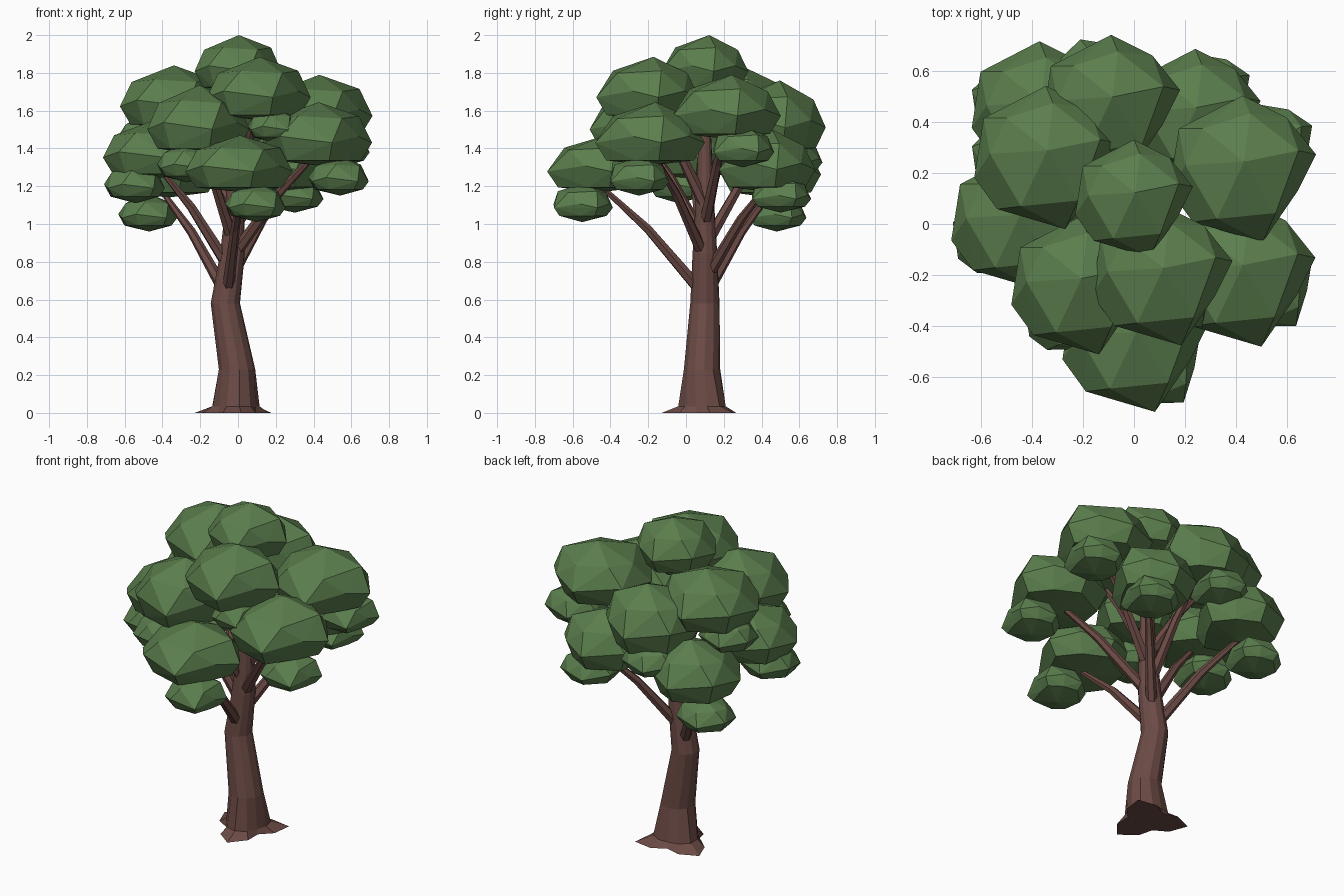
import bpy, bmesh, math
from mathutils import Vector

if "Cube" in bpy.data.objects:
    bpy.data.objects.remove(bpy.data.objects["Cube"])


def material(name, color):
    m = bpy.data.materials.new(name)
    m.diffuse_color = color
    m.use_nodes = True
    m.node_tree.nodes["Principled BSDF"].inputs["Base Color"].default_value = m.diffuse_color
    return m


BARK = material("bark", (0.15, 0.07, 0.06, 1))
LEAF = material("leaf", (0.105, 0.21, 0.075, 1))


def add_object(name, bm, mat):
    bmesh.ops.recalc_face_normals(bm, faces=bm.faces)
    me = bpy.data.meshes.new(name)
    bm.to_mesh(me)
    bm.free()
    me.materials.append(mat)
    ob = bpy.data.objects.new(name, me)
    bpy.context.collection.objects.link(ob)
    return ob


def loft(name, rings):
    """Skin a list of equal-length point rings and cap both ends."""
    bm = bmesh.new()
    loops = [[bm.verts.new(p) for p in ring] for ring in rings]
    n = len(loops[0])
    for a, b in zip(loops, loops[1:]):
        for i in range(n):
            j = (i + 1) % n
            bm.faces.new((a[i], a[j], b[j], b[i]))
    bm.faces.new(loops[0][::-1])
    bm.faces.new(loops[-1])
    return add_object(name, bm, BARK)


def trunk():
    # x, y, z, radius, lobe depth of the three-pointed root flare
    sections = [(-0.012, 0.105, 0.0, 0.175, 0.06), (-0.01, 0.095, 0.035, 0.125, 0.012),
                (-0.005, 0.085, 0.23, 0.097, 0), (-0.067, 0.1, 0.58, 0.078, 0),
                (-0.03, 0.1, 0.84, 0.066, 0), (-0.015, 0.1, 1.1, 0.05, 0),
                (-0.01, 0.1, 1.45, 0.034, 0), (0.0, 0.1, 1.75, 0.02, 0)]
    n = 12
    rings = []
    for x, y, z, r, lobe in sections:
        ring = []
        for i in range(n):
            a = 2 * math.pi * i / n + math.radians(7)
            rr = r + lobe * math.cos(3 * (a - math.radians(37)))
            ring.append((x + rr * math.cos(a), y + rr * math.sin(a), z))
        rings.append(ring)
    loft("trunk", rings)


def branch(name, z, end, r=0.034):
    """Bent tapering limb from inside the trunk to a foliage clump."""
    start = Vector((-0.06 + 0.12 * max(0, z - 0.6), 0.1, z))
    end = Vector(end)
    mid = start.lerp(end, 0.55) + Vector((0, 0, 0.035))
    q = (end - start).to_track_quat('Z', 'Y')
    rings = []
    for p, rad in ((start, r), (mid, r * 0.72), (end, r * 0.4)):
        rings.append([p + q @ Vector((rad * math.cos(k * math.pi / 3),
                                      rad * math.sin(k * math.pi / 3), 0)) for k in range(6)])
    loft(name, rings)


# Shared faceted clump: plan outlines in a unit square
OUTLINE = [(0, 1), (0.6, 0.7), (1, 0.2), (0.75, -0.3), (0.27, -1),
           (-0.68, -0.72), (-1, -0.28), (-0.87, 0.55)]
SHOULDER = [(0.1, 0.76), (0.76, 0.25), (0.45, -0.6), (-0.35, -0.68), (-0.78, 0.05), (-0.55, 0.55)]


def clump(name, x, y, r, z0, z1, turn=0.0, belly=0.08):
    """Leaf mass as the hull of peak, shoulder, rim, underside ring and lowest point."""
    pts = [(0.02, 0.1, 1.0), (0.0, 0.0, 0.0)]
    pts += [(u, v, 0.78 if i % 2 else 0.74) for i, (u, v) in enumerate(SHOULDER)]
    pts += [(u, v, 0.46 if i % 2 else 0.36) for i, (u, v) in enumerate(OUTLINE)]
    pts += [(u * 0.8, v * 0.8, belly) for u, v in OUTLINE]
    c, s = math.cos(turn), math.sin(turn)
    bm = bmesh.new()
    for u, v, w in pts:
        bm.verts.new((x + r * (c * u - s * v), y + r * (s * u + c * v), z0 + w * (z1 - z0)))
    bmesh.ops.convex_hull(bm, input=bm.verts)
    bmesh.ops.delete(bm, geom=[v for v in bm.verts if not v.link_faces], context='VERTS')
    add_object(name, bm, LEAF)


trunk()

# Large foliage clumps: x, y, radius, bottom, top
large = [(0.0, 0.1, 0.23, 1.7, 2.0), (0.11, -0.2, 0.275, 1.55, 1.885),
         (-0.345, 0.26, 0.28, 1.5, 1.84), (0.425, 0.215, 0.287, 1.45, 1.79),
         (-0.21, -0.24, 0.27, 1.37, 1.735), (0.42, -0.19, 0.29, 1.31, 1.645),
         (0.005, -0.45, 0.285, 1.17, 1.47), (-0.45, 0.01, 0.265, 1.24, 1.55),
         (-0.09, 0.47, 0.27, 1.37, 1.76), (-0.37, 0.45, 0.265, 1.14, 1.48),
         (0.24, 0.43, 0.255, 1.17, 1.5)]
# Small satellite clumps hanging below the large ones
small = [(0.1, -0.55, 0.17, 1.01, 1.22), (-0.47, 0.48, 0.165, 0.96, 1.16),
         (-0.54, -0.04, 0.17, 1.11, 1.33), (0.54, -0.25, 0.17, 1.15, 1.36),
         (0.54, 0.3, 0.175, 1.3, 1.52), (0.3, 0.5, 0.17, 1.06, 1.26),
         (0.19, -0.28, 0.14, 1.43, 1.62), (-0.27, -0.35, 0.16, 1.22, 1.43),
         (-0.47, 0.26, 0.165, 1.37, 1.58), (-0.16, 0.56, 0.17, 1.25, 1.46)]
for i, c in enumerate(large):
    clump(f"large_foliage_{i + 1}", *c)
for i, c in enumerate(small):
    clump(f"small_foliage_{i + 1}", *c, turn=0.3, belly=0.16)

# Limbs: start height on the trunk, end point inside a clump
limbs = [(0.62, (0.02, -0.45, 1.2)), (0.62, (-0.4, 0.45, 1.17)), (0.7, (0.28, 0.45, 1.23)),
         (0.76, (-0.42, 0.03, 1.3)), (0.82, (0.42, -0.18, 1.38)), (0.88, (-0.08, 0.46, 1.45)),
         (0.9, (-0.22, -0.22, 1.45)), (1.0, (0.42, 0.22, 1.52)), (1.05, (-0.33, 0.26, 1.58)),
         (1.1, (0.1, -0.18, 1.62))]
for i, (z, end) in enumerate(limbs):
    branch(f"branch_{i + 1}", z, end)
